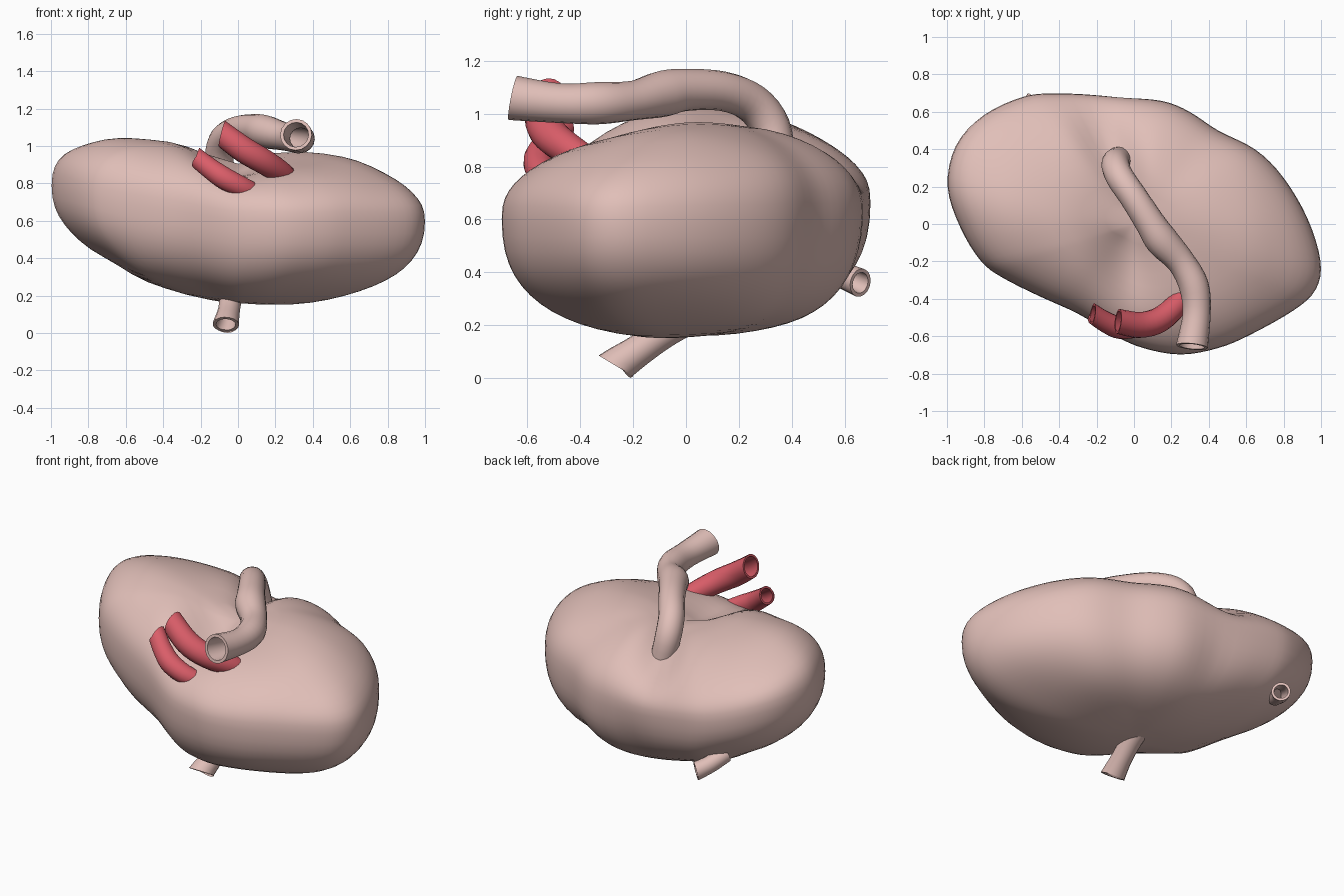
import bpy, bmesh, math
from mathutils import Vector

if "Cube" in bpy.data.objects:
    bpy.data.objects.remove(bpy.data.objects["Cube"])


def material(name, color):
    m = bpy.data.materials.new(name)
    m.diffuse_color = color
    m.use_nodes = True
    m.node_tree.nodes["Principled BSDF"].inputs["Base Color"].default_value = m.diffuse_color
    return m


TISSUE = material("tissue", (0.75, 0.52, 0.48, 1))
RED = material("artery_red", (0.70, 0.11, 0.14, 1))


def spline(pts, steps, closed=False):
    """Catmull-Rom samples through points of any dimension."""
    pts = [Vector(p) for p in pts]
    n, out = len(pts), []
    get = (lambda i: pts[i % n]) if closed else (lambda i: pts[max(0, min(n - 1, i))])
    for i in range(n if closed else n - 1):
        a, b, c, d = (get(i + k) for k in (-1, 0, 1, 2))
        for k in range(steps):
            t = k / steps
            out.append(0.5 * (2*b + (c - a)*t + (2*a - 5*b + 4*c - d)*t*t
                              + (3*b - a - 3*c + d)*t**3))
    return out if closed else out + [pts[-1]]


def finish(name, bm, mat):
    bmesh.ops.recalc_face_normals(bm, faces=bm.faces)
    me = bpy.data.meshes.new(name)
    bm.to_mesh(me)
    bm.free()
    ob = bpy.data.objects.new(name, me)
    bpy.context.collection.objects.link(ob)
    me.materials.append(mat)
    bpy.context.view_layer.objects.active = ob
    ob.select_set(True)
    bpy.ops.object.shade_smooth_by_angle(angle=math.radians(40))
    ob.select_set(False)


def bridge(bm, a, b):
    n = len(a)
    for i in range(n):
        bm.faces.new((a[i], a[(i+1) % n], b[(i+1) % n], b[i]))


def tube(name, path, mat, wall=0.018, sides=16, tip=None):
    """Hollow vessel along (x, y, z, radius); the last point is the open end."""
    bm = bmesh.new()
    pts = spline(path, 4)
    pos = [Vector(p[:3]) for p in pts]
    frames, u = [], None
    for i, p in enumerate(pos):
        d = (pos[min(i+1, len(pos)-1)] - pos[max(i-1, 0)]).normalized()
        if u is None:
            u = d.orthogonal()
        u = (u - d * u.dot(d)).normalized()
        frames.append((p, u.copy(), d.cross(u), pts[i][3]))
    cut = Vector(tip).normalized() if tip else None

    def ring(i, shrink):
        p, a, b, r = frames[i]
        vs = []
        for k in range(sides):
            t = 2 * math.pi * k / sides
            co = (a * math.cos(t) + b * math.sin(t)) * (r - shrink)
            if cut and i == len(frames) - 1:      # slanted mouth
                d = a.cross(b)
                co -= d * (co.dot(cut) / d.dot(cut))
            vs.append(bm.verts.new(p + co))
        return vs
    last = range(len(frames))
    rings = [ring(i, 0) for i in last] + [ring(i, wall) for i in reversed(last)]
    for a, b in zip(rings, rings[1:]):
        bridge(bm, a, b)
    bridge(bm, rings[-1], rings[0])
    finish(name, bm, mat)


def lerp_table(table, x):
    for (x0, v0), (x1, v1) in zip(table, table[1:]):
        if x <= x1:
            t = max(0, (x - x0) / (x1 - x0))
            t = t * t * (3 - 2 * t) * 0.5 + t * 0.5
            return v0 + (v1 - v0) * t
    return table[-1][1]


def bump(x, y, cx, cy, sx, sy, turn=0):
    c, s = math.cos(turn), math.sin(turn)
    dx, dy = x - cx, y - cy
    return math.exp(-((dx*c + dy*s) / sx)**2 - ((dy*c - dx*s) / sy)**2)


# Organ body: plan outline, with top and bottom heights along x
OUTLINE = [(-1, .2), (-.955, .42), (-.81, .58), (-.6, .68), (-.42, .7), (-.1, .685),
           (.15, .66), (.3, .6), (.45, .5), (.65, .4), (.8, .25), (.93, .03),
           (1, -.2), (.975, -.35), (.86, -.46), (.62, -.595), (.45, -.665), (.25, -.7),
           (.05, -.665), (-.1, -.6), (-.3, -.48), (-.5, -.39), (-.7, -.29),
           (-.82, -.2), (-.93, -.02)]
TOP = [(-1, 1.18), (-.77, 1.13), (-.4, 1.05), (0, .97), (.3, .96), (.6, .98), (.85, .95), (1, .92)]
MID = [(-1, .79), (-.6, .69), (0, .61), (1, .60)]
BOTTOM = [(-1, .38), (-.7, .32), (-.5, .24), (0, .155), (.5, .145), (.9, .16), (1, .18)]
BACK_DROP = [(-1, .13), (-.2, .11), (.1, .01), (1, .01)]


def organ_body():
    bm = bmesh.new()
    outline = spline(OUTLINE, 4, True)
    rows, power, rings = 30, 2.5, []

    def point(o, v):
        s = math.cos(v) ** (2 / power)
        f = abs(math.sin(v)) ** (2 / power)
        x, y = o.x * s, o.y * s
        mid = lerp_table(MID, x)
        if v > 0:
            top = lerp_table(TOP, x) - .08 * max(0, -y / .6) ** 1.5
            top -= lerp_table(BACK_DROP, x) * max(0, y / .6) ** 1.6
            top -= .11 * bump(x, y, -.04, -.2, .17, .26, .3)      # hilum hollow
            top -= .06 * bump(x, y, -.04, .2, .10, .3, .3)        # cleft
            top -= .06 * bump(x, y, -.18, .5, .11, .22, .4)
            top += .025 * bump(x, y, .36, .06, .16, .22)
            z = mid + (top - mid) * f
        else:
            z = mid + (lerp_table(BOTTOM, x) - mid) * f
        z += .008 * math.sin(7*x + 2*y) * math.sin(8*y - 2*x) * f
        if y > 0:                                                 # groove down the back
            y -= .03 * (y / .68)**2 * bump(x, z, -.06, .36, .12, .2)
        return Vector((x, y, z))
    for j in range(1, rows):
        v = -math.pi/2 + math.pi * j / rows
        rings.append([bm.verts.new(point(o, v)) for o in outline])
    for a, b in zip(rings, rings[1:]):
        bridge(bm, a, b)
    n = len(outline)
    for r, v in ((rings[0], -math.pi/2), (rings[-1], math.pi/2)):
        pole = bm.verts.new(point(Vector((0, 0)), v))
        for i in range(n):
            bm.faces.new((r[i], r[(i+1) % n], pole))
    for _ in range(2):
        bmesh.ops.smooth_vert(bm, verts=bm.verts, factor=.4,
                              use_axis_x=True, use_axis_y=True, use_axis_z=True)
    finish("organ_body", bm, TISSUE)


organ_body()

# Large duct arching over the top
tube("upper_duct", [(-.08, .345, .82, .07), (-.10, .32, .95, .075), (-.075, .25, 1.04, .075),
                    (.0, .14, 1.085, .075), (.09, 0, 1.09, .08), (.15, -.09, 1.075, .088),
                    (.25, -.2, 1.05, .075), (.32, -.33, 1.04, .08), (.335, -.48, 1.04, .075),
                    (.31, -.655, 1.06, .085)], TISSUE, tip=(-.1, -1, .2))

# Red vessels at the front
tube("lower_artery", [(.14, -.46, .72, .05), (.04, -.54, .77, .055), (-.07, -.555, .825, .06),
                      (-.15, -.525, .88, .056), (-.22, -.48, .935, .052)], RED, .012, tip=(-1, .1, .25))
tube("upper_artery", [(.30, -.32, .79, .05), (.24, -.42, .85, .06), (.14, -.51, .915, .068),
                      (.03, -.54, .98, .07), (-.085, -.52, 1.065, .066)], RED, .012, tip=(-1, .1, .25))

# Outlet under the body
tube("lower_duct", [(-.03, .06, .25, .06), (-.04, -.07, .18, .06), (-.05, -.17, .11, .06),
                    (-.065, -.265, .045, .07)], TISSUE, tip=(0, -.6, -1))

# Short stub at the rear
tube("rear_stub", [(-.62, .50, .43, .05), (-.58, .59, .39, .05), (-.53, .66, .36, .054)],
     TISSUE, .014, tip=(.7, .7, -.2))
